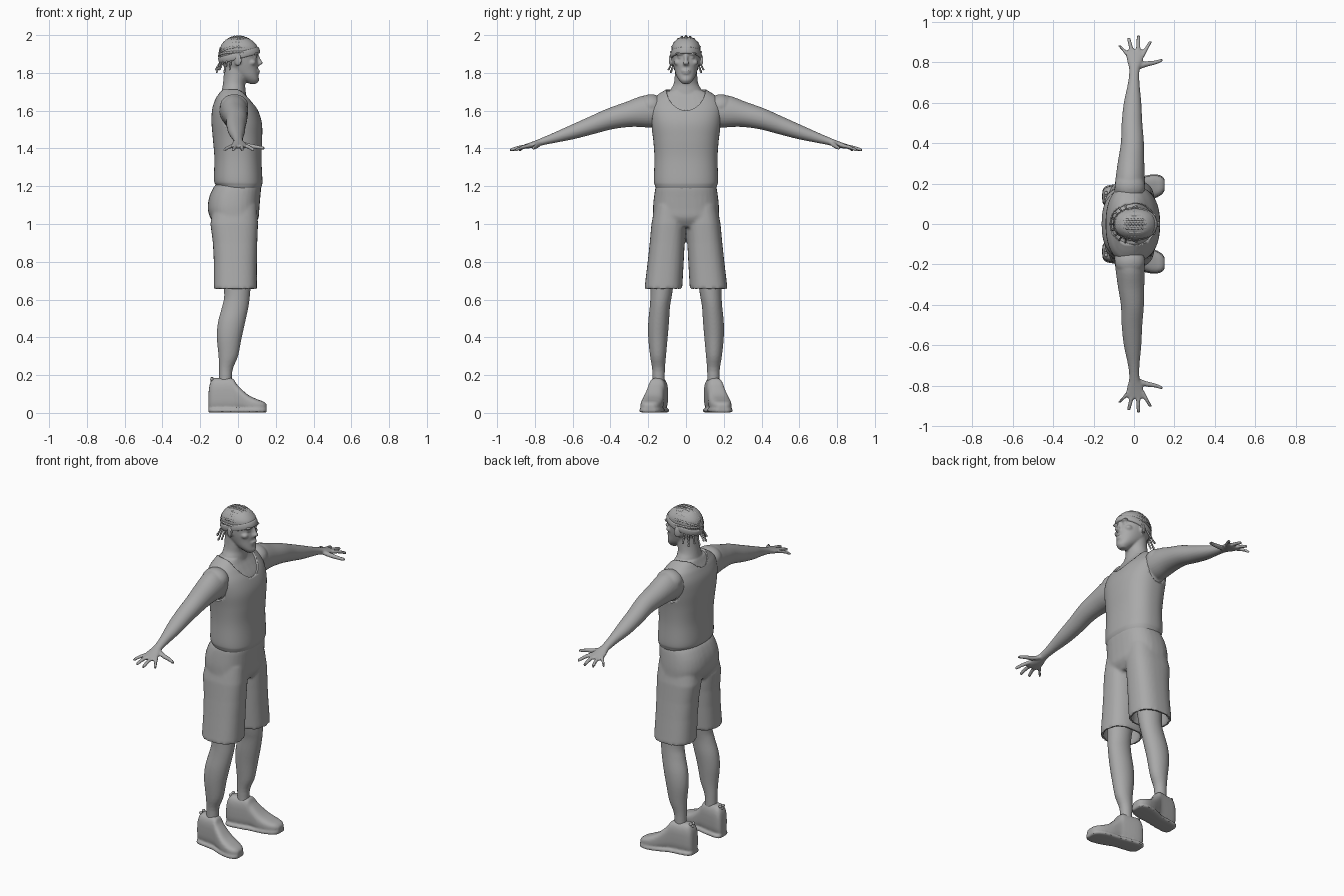
import bpy, bmesh, math
from mathutils import Vector, Matrix

cube = bpy.data.objects.get("Cube")
if cube:
    bpy.data.objects.remove(cube)

X, Y, Z = Vector((1, 0, 0)), Vector((0, 1, 0)), Vector((0, 0, 1))
grey = bpy.data.materials.new("plain grey")
grey.use_nodes = True
grey.diffuse_color = (0.4, 0.4, 0.4, 1)
grey.node_tree.nodes["Principled BSDF"].inputs["Base Color"].default_value = (0.4, 0.4, 0.4, 1)


def smooth_rows(rows, steps):
    """Catmull-Rom interpolation of section values."""
    out = []
    for i in range(len(rows) - 1):
        a, b, c, d = rows[max(i - 1, 0)], rows[i], rows[i + 1], rows[min(i + 2, len(rows) - 1)]
        for k in range(steps):
            t = k / steps
            out.append([q + t / 2 * (r - p + t * (2 * p - 5 * q + 4 * r - s + t * (3 * (q - r) + s - p)))
                        for p, q, r, s in zip(a, b, c, d)])
    return out + [list(rows[-1])]


def loft(bm, rows, u=X, v=Y, power=2.0, steps=4, n=32):
    """Skin superellipse sections given as (x, y, z, radius_u, radius_v)."""
    if steps > 1:
        rows = smooth_rows(rows, steps)
    rings = []
    for x, y, z, ru, rv in rows:
        ring = []
        for k in range(n):
            a = math.tau * k / n
            c, s = math.cos(a), math.sin(a)
            p = (u * math.copysign(abs(c) ** (2 / power), c) * ru
                 + v * math.copysign(abs(s) ** (2 / power), s) * rv)
            ring.append(bm.verts.new(Vector((x, y, z)) + p))
        rings.append(ring)
    faces = [bm.faces.new(rings[0]), bm.faces.new(rings[-1])]
    for lo, hi in zip(rings, rings[1:]):
        for k in range(n):
            faces.append(bm.faces.new((lo[k], lo[k - 1], hi[k - 1], hi[k])))
    bmesh.ops.recalc_face_normals(bm, faces=faces)


def blob(bm, centre, radii, turn=0):
    m = Matrix.Translation(centre) @ Matrix.Rotation(turn, 4, 'Z') @ Matrix.Diagonal((*radii, 1))
    bmesh.ops.create_uvsphere(bm, u_segments=24, v_segments=16, radius=1, matrix=m)


def finish(bm, name, voxel=0, rounds=3):
    mesh = bpy.data.meshes.new(name)
    bm.to_mesh(mesh)
    bm.free()
    mesh.materials.append(grey)
    obj = bpy.data.objects.new(name, mesh)
    bpy.context.collection.objects.link(obj)
    bpy.ops.object.select_all(action='DESELECT')
    obj.select_set(True)
    bpy.context.view_layer.objects.active = obj
    if voxel:
        rm = obj.modifiers.new("blend", 'REMESH')
        rm.mode, rm.voxel_size = 'VOXEL', voxel
        sm = obj.modifiers.new("soften", 'SMOOTH')
        sm.factor, sm.iterations = 0.5, rounds
        bpy.ops.object.modifier_apply(modifier="blend")
        bpy.ops.object.modifier_apply(modifier="soften")
    bpy.ops.object.shade_smooth_by_angle(angle=math.radians(40))
    return obj


def tower(rows, grow=0.0):
    """(z, back, front, half width) to sections centred on y = 0."""
    return [((b + f) / 2, 0, z, (f - b) / 2 + grow, w + grow) for z, b, f, w in rows]


def pillar(rows, s):
    """(z, back, front, inner, outer) to sections of one side limb."""
    return [((b + f) / 2, s * (i + o) / 2, z, (f - b) / 2, (o - i) / 2) for z, b, f, i, o in rows]


TORSO = [(1.18, -.10, .11, .148), (1.205, -.11, .12, .158), (1.235, -.12, .122, .163),
         (1.35, -.118, .117, .16), (1.45, -.126, .121, .167), (1.53, -.133, .119, .18),
         (1.60, -.13, .097, .186), (1.65, -.115, .065, .172), (1.68, -.10, .045, .14),
         (1.705, -.088, .035, .10)]
NECK = [(1.67, -.095, .045, .09), (1.71, -.085, .04, .082), (1.74, -.08, .038, .066),
        (1.78, -.076, .045, .06), (1.84, -.075, .05, .058)]
HEAD = [(1.742, .06, .098, .018), (1.76, .03, .11, .036), (1.785, -.01, .108, .051),
        (1.82, -.06, .106, .062), (1.85, -.085, .107, .069), (1.885, -.095, .101, .074),
        (1.915, -.097, .108, .076), (1.945, -.09, .10, .073), (1.975, -.065, .07, .052),
        (1.99, -.03, .03, .025)]

# Skin: torso, neck, head and limbs blended together
bm = bmesh.new()
loft(bm, tower(TORSO), power=2.4)
loft(bm, tower(NECK))
loft(bm, tower(HEAD), power=2.2)
loft(bm, [(.102, 0, 1.9, .006, .009), (.113, 0, 1.868, .009, .01),
          (.12, 0, 1.852, .012, .016), (.108, 0, 1.84, .008, .012)])      # nose
blob(bm, (.102, 0, 1.811), (.015, .026, .007))                            # upper lip
blob(bm, (.101, 0, 1.798), (.014, .022, .007))                            # lower lip
blob(bm, (.096, 0, 1.765), (.017, .022, .016))                            # chin
for s in (1, -1):
    blob(bm, (.092, s * .031, 1.901), (.018, .027, .009), -s * .3)        # brow
    blob(bm, (.086, s * .031, 1.882), (.015, .014, .009))                 # eye
    blob(bm, (.074, s * .044, 1.855), (.022, .02, .016))                  # cheekbone
    blob(bm, (.0, s * .08, 1.867), (.022, .008, .032), s * .45)           # ear
    blob(bm, (-.02, s * .185, 1.625), (.075, .07, .062))                  # deltoid
    # Arm from shoulder to palm
    loft(bm, [(-.025, s * .12, 1.60, .075, .08), (-.02, s * .2, 1.595, .074, .088),
              (-.015, s * .3, 1.58, .066, .068), (-.008, s * .4, 1.557, .057, .056),
              (-.01, s * .5, 1.522, .051, .047), (-.007, s * .6, 1.487, .043, .038),
              (-.001, s * .7, 1.455, .028, .026), (.002, s * .765, 1.435, .026, .019),
              (.005, s * .81, 1.42, .04, .016), (.007, s * .85, 1.41, .045, .012),
              (.007, s * .862, 1.408, .038, .009)], v=Vector((0, s * .29, .96)))
    # Fingers, with the thumb pointing forward
    for x0, x1, y1 in ((-.028, -.07, .885), (-.006, -.026, .922), (.02, .022, .932), (.042, .08, .905)):
        loft(bm, [(x0, s * .83, 1.414, .011, .011), ((x0 + x1) / 2, s * (.83 + y1) / 2, 1.406, .0105, .0105),
                  (x1, s * (y1 - .006), 1.393, .009, .009), (x1, s * y1, 1.39, .005, .005)],
             v=Z, n=12)
    loft(bm, [(.015, s * .775, 1.428, .016, .013), (.06, s * .79, 1.414, .014, .013),
              (.1, s * .797, 1.408, .011, .011), (.135, s * .808, 1.402, .009, .009),
              (.142, s * .81, 1.4, .005, .005)], u=Y, v=Z, n=12)
    # Leg
    loft(bm, pillar([(.9, -.09, .075, .04, .17), (.72, -.08, .07, .06, .185), (.62, -.073, .063, .075, .188),
                     (.56, -.085, .055, .085, .192), (.48, -.106, .038, .09, .2), (.4, -.112, .02, .097, .2),
                     (.3, -.103, .0, .106, .19), (.22, -.1, -.03, .112, .178), (.1, -.1, -.03, .112, .178)], s))
finish(bm, "body", .006, 2)

# Sleeveless top with neckline and armholes cut out
bm = bmesh.new()
rows = [(z + (.006 if z > 1.5 else 0), b, f, w) for z, b, f, w in TORSO]
loft(bm, tower(rows, .007), power=2.4, steps=6, n=64)
top = finish(bm, "tank_top")
bm = bmesh.new()
blob(bm, (.05, 0, 1.745), (.2, .11, .15))
for s in (1, -1):
    blob(bm, (-.025, s * .24, 1.58), (.1, .09, .125))
cutter = finish(bm, "opening_cutter")
cutter.hide_render = True
cut = top.modifiers.new("openings", 'BOOLEAN')
cut.operation, cut.object, cut.solver = 'DIFFERENCE', cutter, 'EXACT'
cut.use_self = True
bpy.context.view_layer.objects.active = top
bpy.ops.object.modifier_apply(modifier="openings")
bpy.data.objects.remove(cutter)

# Shorts: hips plus two hollow legs
bm = bmesh.new()
loft(bm, tower([(1.215, -.112, .118, .152), (1.19, -.132, .122, .162), (1.14, -.153, .118, .17),
                (1.08, -.16, .113, .175), (1.03, -.145, .108, .172), (.985, -.11, .08, .14)]), power=2.5)
for s in (1, -1):
    loft(bm, pillar([(1.1, -.13, .1, .0, .165), (1.0, -.146, .106, .001, .183), (.9, -.133, .102, .007, .192),
                     (.8, -.128, .1, .012, .203), (.657, -.128, .1, .02, .22), (.657, -.112, .084, .036, .204),
                     (.8, -.105, .075, .03, .185)], s), power=2.5, steps=1)
finish(bm, "shorts", .009, 2)

# Shoes: splayed, with a flat sole, a collar and a heel knot
for s, side in ((1, "left"), (-1, "right")):
    bm = bmesh.new()
    prof = [(-.157, .02, .09, .135, .02), (-.15, .01, .15, .137, .036), (-.13, .006, .182, .14, .045),
            (-.09, .006, .184, .145, .047), (-.03, .008, .183, .155, .046), (-.005, .012, .15, .163, .048),
            (.05, .006, .098, .176, .056), (.1, .006, .073, .186, .055), (.135, .01, .06, .191, .042),
            (.152, .018, .046, .193, .022)]
    loft(bm, [(x, s * y, (lo + hi) / 2, w, (hi - lo) / 2) for x, lo, hi, y, w in prof],
         u=Y, v=Z, power=3)
    loft(bm, [(x, s * y, .013, w + .006, .012) for x, lo, hi, y, w in prof], u=Y, v=Z, power=4)
    finish(bm, side + "_shoe", .007, 2)
    bm = bmesh.new()
    for dy, dz in ((-.014, .0), (.012, .004), (0, -.012)):
        blob(bm, (-.138, s * .14 + dy, .178 + dz), (.009, .01, .009))
    finish(bm, side + "_shoe_knot")

# Tilted headband
bm = bmesh.new()
tilt = Vector((1, 0, .27)).normalized()
up = tilt.cross(Y)
loft(bm, [(*(Vector((.006, 0, 1.893)) + up * h), r, r - .03)
          for h, r in ((-.018, .106), (-.014, .111), (0, .113), (.014, .111), (.018, .106))], u=tilt, n=48)
finish(bm, "headband")


def braid(name, paths, radius):
    """Beaded strands with swelling thickness."""
    cu = bpy.data.curves.new(name, 'CURVE')
    cu.dimensions, cu.bevel_depth, cu.bevel_resolution, cu.use_fill_caps = '3D', radius, 1, True
    for path in paths:
        sp = cu.splines.new('POLY')
        sp.points.add(len(path) - 1)
        for k, (pt, co) in enumerate(zip(sp.points, path)):
            pt.co, pt.radius = (*co, 1), (1.0 if k % 2 else .65)
    cu.materials.append(grey)
    bpy.context.collection.objects.link(bpy.data.objects.new(name, cu))


# Braided rows over the crown and loose tails below the band
rows = []
for k in range(11):
    phi = math.radians(-80 + 16 * k)
    pts = [Vector((.002 + .1 * math.cos(t), .079 * math.sin(t) * math.sin(phi),
                   1.893 + .1 * math.sin(t) * math.cos(phi)))
           for t in (math.radians(8 + 4.5 * j) for j in range(42))]
    rows.append([p for p in pts if p.z > 1.89 + .27 * p.x])
braid("braided_rows", [r for r in rows if len(r) > 2], .0075)
tails = []
for k in range(9):
    a = math.radians(-76 + 19 * k)
    drop = .05 + .015 * (k % 2)
    tails.append([(-.02 - (.07 + .03 * t) * math.cos(a), (.07 + .027 * t) * math.sin(a), 1.865 - drop * t)
                  for t in (j / 8 for j in range(9))])
braid("braid_tails", tails, .006)
